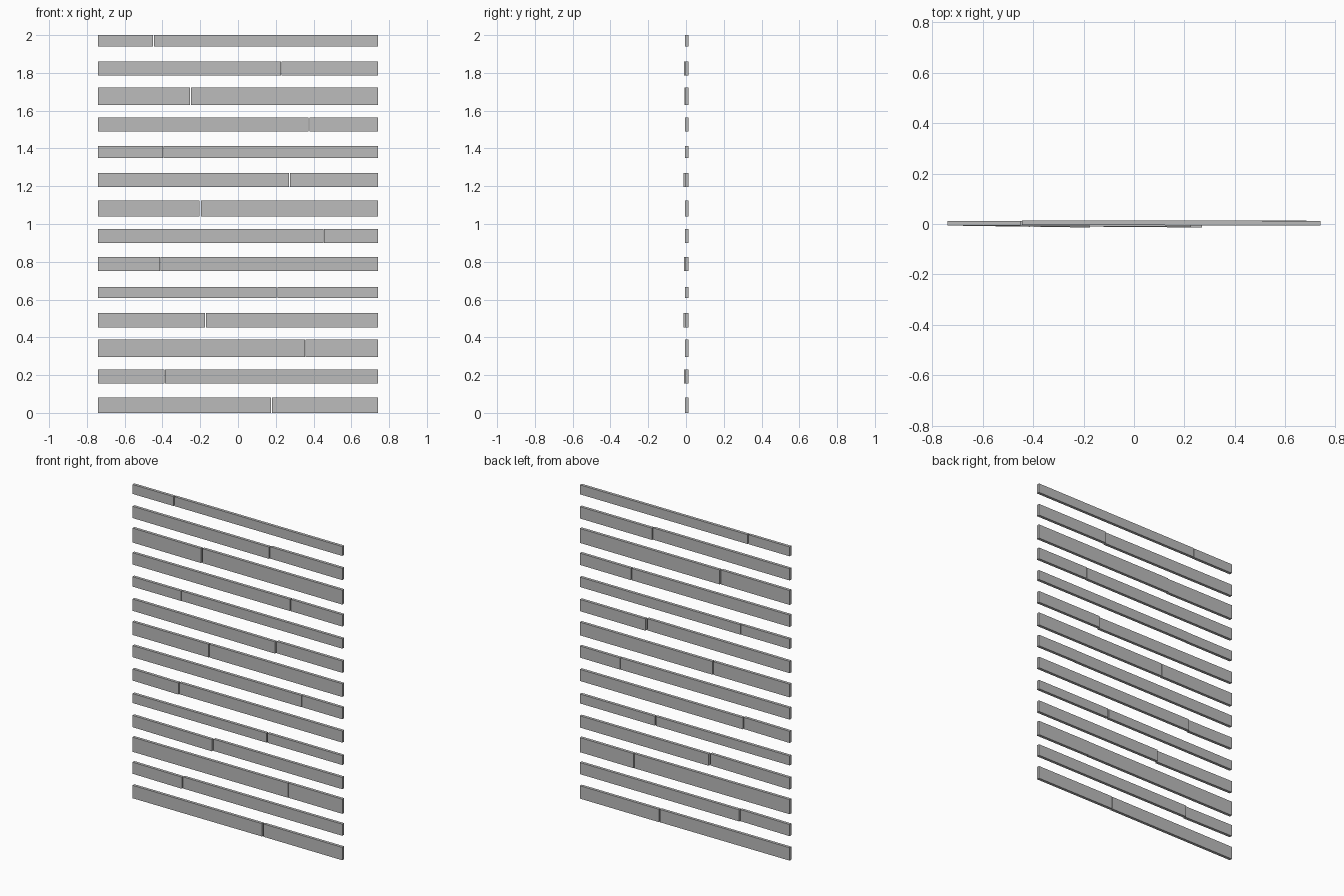
import bpy
import bmesh

if "Cube" in bpy.data.objects:
    bpy.data.objects.remove(bpy.data.objects["Cube"], do_unlink=True)

# Weathered plain grey for every board
grey = bpy.data.materials.new("board grey")
grey.use_nodes = True
colour = (0.5, 0.5, 0.5, 1)
grey.diffuse_color = colour
grey.node_tree.nodes["Principled BSDF"].inputs["Base Color"].default_value = colour

HALF_WIDTH = 0.74
FRONT, BACK = -0.006, 0.0125


def board(name, outer, inner, bottom, top, shift):
    """Box from outer end to joint; the joint end is pushed by shift in y."""
    bm = bmesh.new()
    bmesh.ops.create_cube(bm, size=1)
    low, high = min(outer, inner), max(outer, inner)
    for v in bm.verts:
        x = high if v.co.x > 0 else low
        y = BACK if v.co.y > 0 else FRONT
        v.co = (x, y + (shift if x == inner else 0), top if v.co.z > 0 else bottom)
    mesh = bpy.data.meshes.new(name)
    bm.to_mesh(mesh)
    bm.free()
    mesh.materials.append(grey)
    bpy.context.collection.objects.link(bpy.data.objects.new(name, mesh))


# Each row, top to bottom: bottom, top, joint x, gap, joint end push
rows = [
    (1.94, 2.0, -0.447, 0.006, 0),
    (1.786, 1.861, 0.228, 0.003, -0.005),
    (1.63, 1.722, -0.251, 0.007, -0.003),
    (1.49, 1.565, 0.375, 0.006, 0),
    (1.349, 1.412, -0.396, 0.003, 0),
    (1.195, 1.27, 0.273, 0.006, -0.008),
    (1.041, 1.125, -0.2, 0.006, 0),
    (0.899, 0.973, 0.453, 0.003, 0),
    (0.75, 0.824, -0.412, 0.003, -0.005),
    (0.607, 0.667, 0.207, 0.006, 0),
    (0.453, 0.528, -0.172, 0.006, -0.008),
    (0.296, 0.389, 0.357, 0.003, 0),
    (0.156, 0.23, -0.387, 0.003, -0.005),
    (0.0, 0.082, 0.178, 0.006, 0),
]

for i, (bottom, top, joint, gap, push) in enumerate(rows, 1):
    board(f"right_slat_{i}", -HALF_WIDTH, joint - gap / 2, bottom, top, push)
    board(f"left_slat_{i}", HALF_WIDTH, joint + gap / 2, bottom, top, 0.002)
